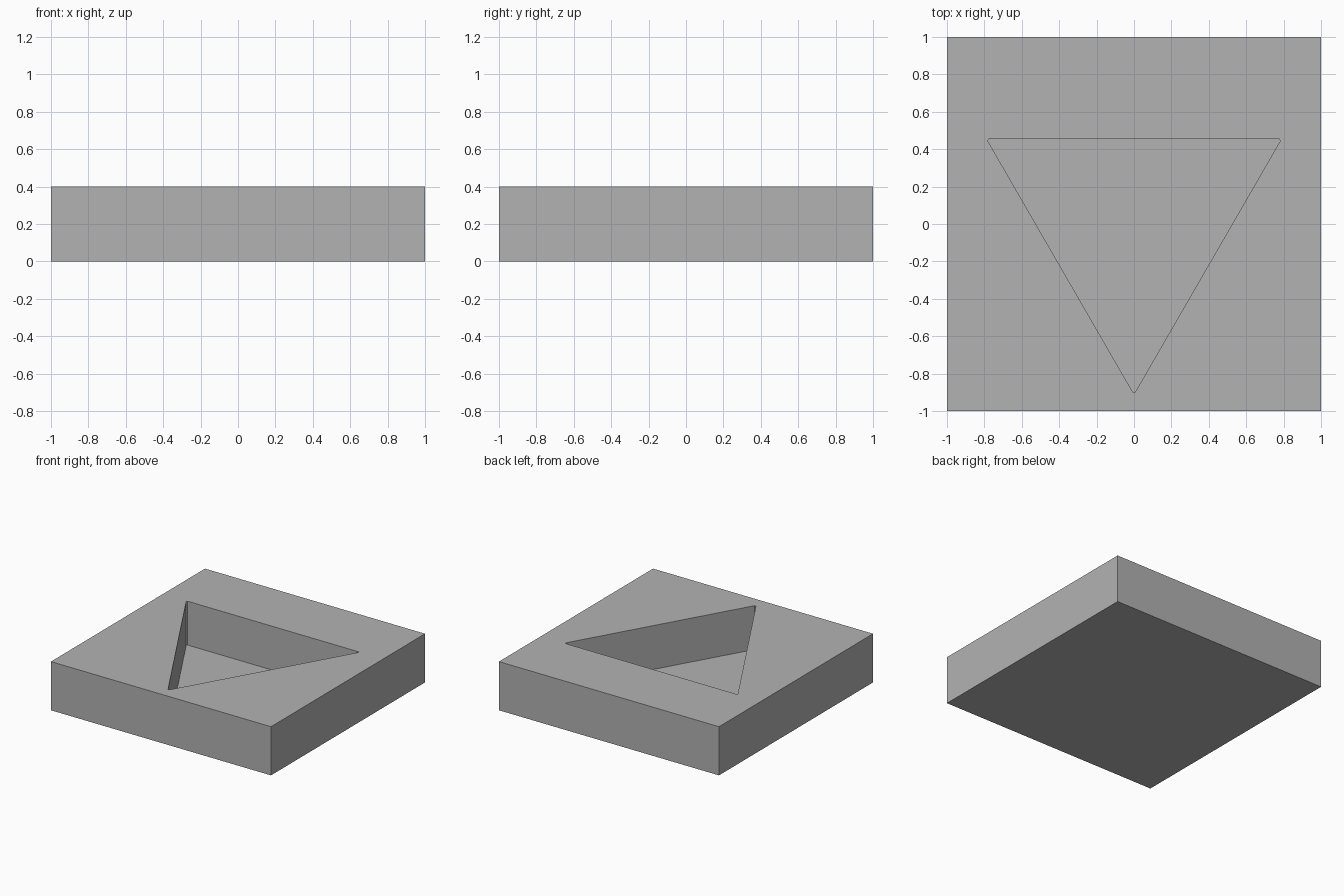
import bpy, bmesh
from math import sin, cos, radians, sqrt
from mathutils import Vector

cube = bpy.data.objects.get("Cube")
if cube:
    bpy.data.objects.remove(cube, do_unlink=True)

HEIGHT = 0.4
FLOOR = 0.04     # thickness left under the pocket
APOTHEM = 0.455  # pocket centre to each wall
REACH = 0.9      # pocket centre to each blunted corner

grey = bpy.data.materials.new("mid grey")
grey.use_nodes = True
colour = (0.448, 0.448, 0.448, 1)
grey.diffuse_color = colour
grey.node_tree.nodes["Principled BSDF"].inputs["Base Color"].default_value = colour


def prism(name, outline, z0, z1):
    """Extrude a flat outline from z0 up to z1."""
    bm = bmesh.new()
    face = bm.faces.new([bm.verts.new((x, y, z0)) for x, y in outline])
    top = bmesh.ops.extrude_face_region(bm, geom=[face])["geom"]
    verts = [v for v in top if isinstance(v, bmesh.types.BMVert)]
    bmesh.ops.translate(bm, verts=verts, vec=(0, 0, z1 - z0))
    bmesh.ops.recalc_face_normals(bm, faces=bm.faces)
    mesh = bpy.data.meshes.new(name)
    bm.to_mesh(mesh)
    bm.free()
    mesh.materials.append(grey)
    obj = bpy.data.objects.new(name, mesh)
    bpy.context.collection.objects.link(obj)
    return obj


# Square block
block = prism("block", [(-1, -1), (1, -1), (1, 1), (-1, 1)], 0, HEIGHT)

# Triangular pocket with slightly blunted corners, one pointing to the front
half_blunt = (2 * APOTHEM - REACH) / sqrt(3)
outline = []
for angle in (-90, 30, 150):
    a = radians(angle)
    out, side = Vector((cos(a), sin(a))), Vector((-sin(a), cos(a)))
    outline += [out * REACH - side * half_blunt, out * REACH + side * half_blunt]
cutter = prism("pocket_cutter", outline, FLOOR, HEIGHT + 0.2)
cutter.hide_render = True

# Cut the pocket, then discard the cutter
cut = block.modifiers.new("pocket", "BOOLEAN")
cut.operation = "DIFFERENCE"
cut.solver = "EXACT"
cut.object = cutter
bpy.context.view_layer.objects.active = block
block.select_set(True)
bpy.ops.object.modifier_apply(modifier=cut.name)
bpy.data.objects.remove(cutter, do_unlink=True)
